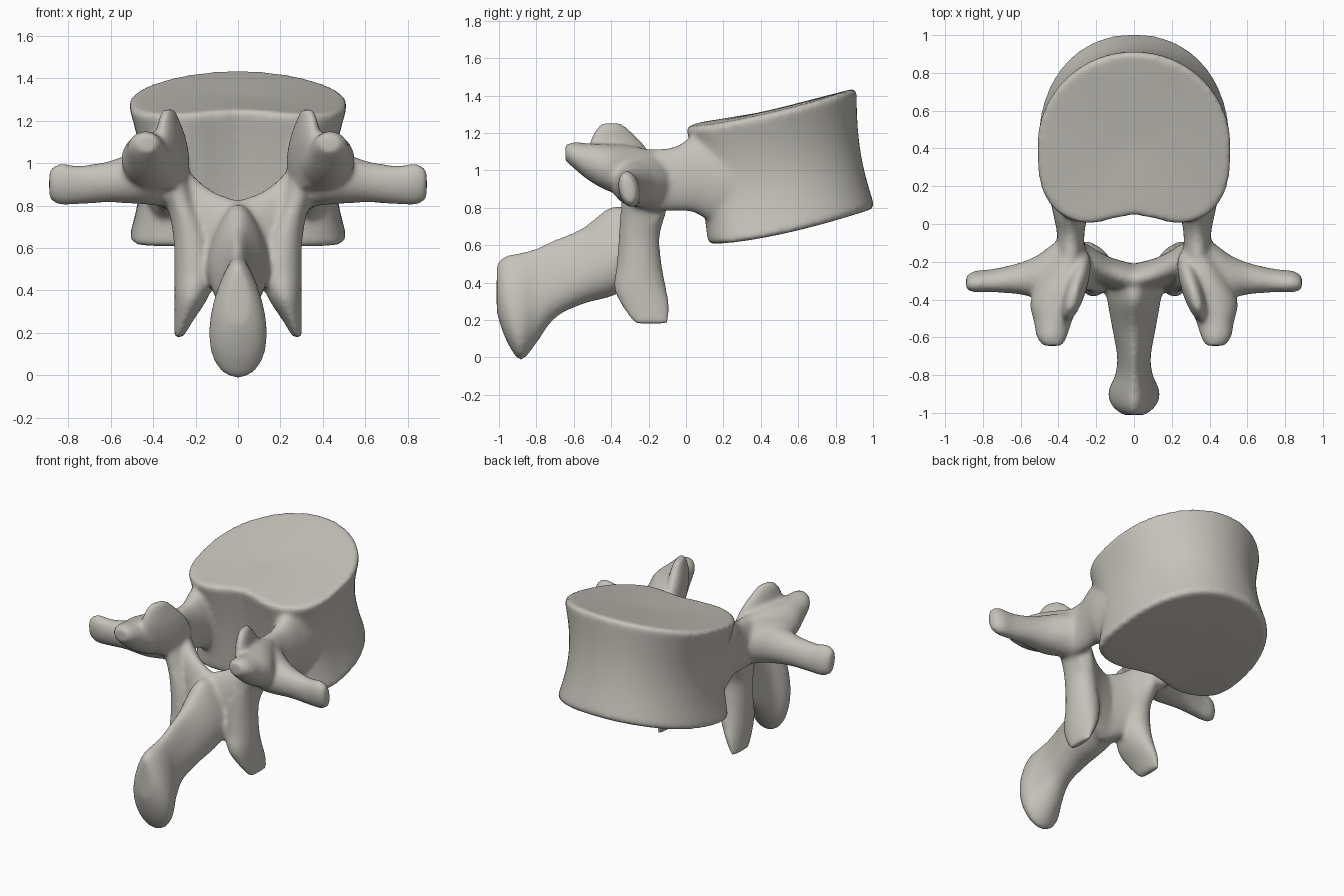
import bpy
import bmesh
from math import sin, cos, pi, exp, copysign
from mathutils import Vector, Matrix

default = bpy.data.objects.get("Cube")
if default:
    bpy.data.objects.remove(default, do_unlink=True)

SIDES = 32
AXES = {"x": Vector((1, 0, 0)), "y": Vector((0, 1, 0)), "z": Vector((0, 0, 1))}
bm = bmesh.new()


def skin(rings):
    """Bridge a list of point rings into one closed volume."""
    loops = [[bm.verts.new(p) for p in ring] for ring in rings]
    faces = [bm.faces.new(loops[0]), bm.faces.new(loops[-1])]
    for low, high in zip(loops, loops[1:]):
        for i in range(len(low)):
            j = (i + 1) % len(low)
            faces.append(bm.faces.new((low[i], low[j], high[j], high[i])))
    bmesh.ops.recalc_face_normals(bm, faces=faces)


def catmull(a, b, c, d, t):
    return 0.5 * (2 * b + (c - a) * t + (2 * a - 5 * b + 4 * c - d) * t * t
                  + (3 * b - a - 3 * c + d) * t ** 3)


def smooth_stations(stations, steps=5):
    """Curve smoothly through stations of (x, y, z, half size, half size)."""
    padded = [stations[0]] + stations + [stations[-1]]
    result = []
    for i in range(len(stations) - 1):
        for k in range(steps):
            result.append([catmull(*v, k / steps) for v in zip(*padded[i:i + 4])])
    return result + [list(stations[-1])]


def loft(axis, stations, tilt=0.0, taper=0.0, mirrored=True):
    """Oval rings across the given axis; taper narrows the ring upwards."""
    names = [n for n in "xyz" if n != axis]
    turn = Matrix.Rotation(tilt, 3, axis.upper())
    across, along = (turn @ AXES[n] for n in names)
    rings = []
    for x, y, z, half_a, half_b in smooth_stations(stations):
        centre, ring = Vector((x, y, z)), []
        for i in range(SIDES):
            angle = 2 * pi * i / SIDES
            ring.append(centre
                        + across * half_a * cos(angle) * (1 - taper * sin(angle))
                        + along * half_b * sin(angle))
        rings.append(ring)
    skin(rings)
    if mirrored:
        skin([[Vector((-p.x, p.y, p.z)) for p in ring] for ring in rings])


def rounded(value, power):
    return copysign(abs(value) ** power, value)


def body_ring(level, scale):
    """Kidney-shaped outline of the body, waisted between its end plates."""
    waist = sin(pi * level)
    width = 0.515 + 0.005 * level - 0.06 * waist
    front = 1.012 - 0.1 * level - 0.03 * waist
    back = 0.095 - 0.125 * level + 0.01 * waist
    middle = 0.42
    ring = []
    for i in range(SIDES * 2):
        angle = pi * i / SIDES
        # Squarer towards the arch, rounder towards the far side
        power = 0.92 + 0.08 * level if sin(angle) > 0 else 0.65
        side, depth = rounded(cos(angle), power), rounded(sin(angle), power)
        x = width * side * scale
        reach = front - middle if depth > 0 else middle - back
        y = middle + reach * depth * scale
        if depth < 0:
            y += 0.075 * exp(-(x / 0.18) ** 2) * scale * -depth
        bottom = 0.605 + 0.24 * max(0, y - 0.15) ** 1.5
        top = 1.242 + 0.218 * y - 0.13 * x * x
        dish = 0.02 * (1 - scale)
        ring.append(Vector((x, y, bottom + dish + (top - bottom - 2 * dish) * level)))
    return ring


# Body with gently dished end plates
levels = [i / 12 for i in range(13)]
insets = [0.1, 0.35, 0.6, 0.8, 0.97]
skin([body_ring(0, s) for s in insets]
     + [body_ring(0.03 + 0.94 * t, 1) for t in levels]
     + [body_ring(1, s) for s in reversed(insets)])

# Pedicles flaring out of the body into the arch
loft("y", [(0.31, 0.26, 0.94, 0.14, 0.26), (0.325, 0.14, 0.955, 0.12, 0.235),
           (0.335, 0.04, 0.98, 0.09, 0.205), (0.335, -0.06, 0.955, 0.072, 0.172),
           (0.335, -0.18, 0.95, 0.075, 0.165), (0.33, -0.3, 0.96, 0.07, 0.14)])

# Transverse processes reaching sideways
loft("x", [(0.32, -0.18, 0.94, 0.15, 0.15), (0.43, -0.25, 0.935, 0.145, 0.13),
           (0.52, -0.28, 0.925, 0.11, 0.115), (0.62, -0.29, 0.91, 0.08, 0.097),
           (0.75, -0.3, 0.897, 0.06, 0.093), (0.84, -0.305, 0.9, 0.055, 0.1),
           (0.89, -0.31, 0.9, 0.035, 0.07)], tilt=0.2)

# Upper joint processes ending in rounded knobs
loft("y", [(0.345, -0.18, 0.98, 0.08, 0.13), (0.385, -0.32, 1.0, 0.125, 0.135),
           (0.42, -0.42, 1.015, 0.13, 0.125), (0.43, -0.52, 1.045, 0.1, 0.1),
           (0.435, -0.6, 1.08, 0.08, 0.07), (0.43, -0.645, 1.095, 0.05, 0.045)])

# Curved crests on the upper joint processes
loft("z", [(0.31, -0.26, 0.88, 0.06, 0.12), (0.305, -0.31, 1.0, 0.06, 0.17),
           (0.315, -0.36, 1.11, 0.055, 0.165), (0.325, -0.39, 1.2, 0.04, 0.11),
           (0.325, -0.4, 1.255, 0.022, 0.055)], tilt=0.3)

# Lower joint processes hanging as paddles
loft("z", [(0.32, -0.22, 0.95, 0.08, 0.13), (0.265, -0.225, 0.8, 0.07, 0.125),
           (0.22, -0.25, 0.65, 0.085, 0.11), (0.205, -0.25, 0.5, 0.095, 0.12),
           (0.22, -0.245, 0.37, 0.08, 0.14), (0.255, -0.21, 0.26, 0.045, 0.125),
           (0.28, -0.185, 0.18, 0.022, 0.09)])

# Laminae closing the arch behind the canal
loft("x", [(0.31, -0.19, 0.88, 0.08, 0.16), (0.22, -0.215, 0.75, 0.085, 0.2),
           (0.12, -0.26, 0.64, 0.082, 0.23), (0, -0.295, 0.59, 0.085, 0.235),
           (-0.05, -0.295, 0.59, 0.08, 0.22)])

# Spinous process with a drooping club end
loft("y", [(0, -0.27, 0.59, 0.15, 0.2), (0, -0.4, 0.565, 0.135, 0.24),
           (0, -0.55, 0.49, 0.11, 0.205), (0, -0.7, 0.42, 0.085, 0.21),
           (0, -0.8, 0.33, 0.095, 0.255), (0, -0.88, 0.273, 0.128, 0.288),
           (0, -0.94, 0.3, 0.122, 0.25), (0, -0.985, 0.34, 0.09, 0.19),
           (0, -1.012, 0.37, 0.05, 0.13)], taper=0.35, mirrored=False)

# Fuse the parts into one softly blended surface
draft_mesh = bpy.data.meshes.new("bone_draft")
bm.to_mesh(draft_mesh)
bm.free()
draft = bpy.data.objects.new("bone_draft", draft_mesh)
bpy.context.collection.objects.link(draft)
fuse = draft.modifiers.new("fuse", "REMESH")
fuse.mode = "VOXEL"
fuse.voxel_size = 0.014
soften = draft.modifiers.new("soften", "SMOOTH")
soften.factor = 0.5
soften.iterations = 12
graph = bpy.context.evaluated_depsgraph_get()
mesh = bpy.data.meshes.new_from_object(draft.evaluated_get(graph))
bpy.data.objects.remove(draft, do_unlink=True)

# Bone colour and smooth shading
bone = bpy.data.materials.new("bone_grey")
bone.use_nodes = True
colour = (0.56, 0.54, 0.49, 1)
bone.diffuse_color = colour
shader = next(n for n in bone.node_tree.nodes if n.type == "BSDF_PRINCIPLED")
shader.inputs["Base Color"].default_value = colour
mesh.materials.clear()
mesh.materials.append(bone)
for face in mesh.polygons:
    face.use_smooth = True
    face.material_index = 0
mesh.name = "vertebra"
vertebra = bpy.data.objects.new("vertebra", mesh)
bpy.context.collection.objects.link(vertebra)
